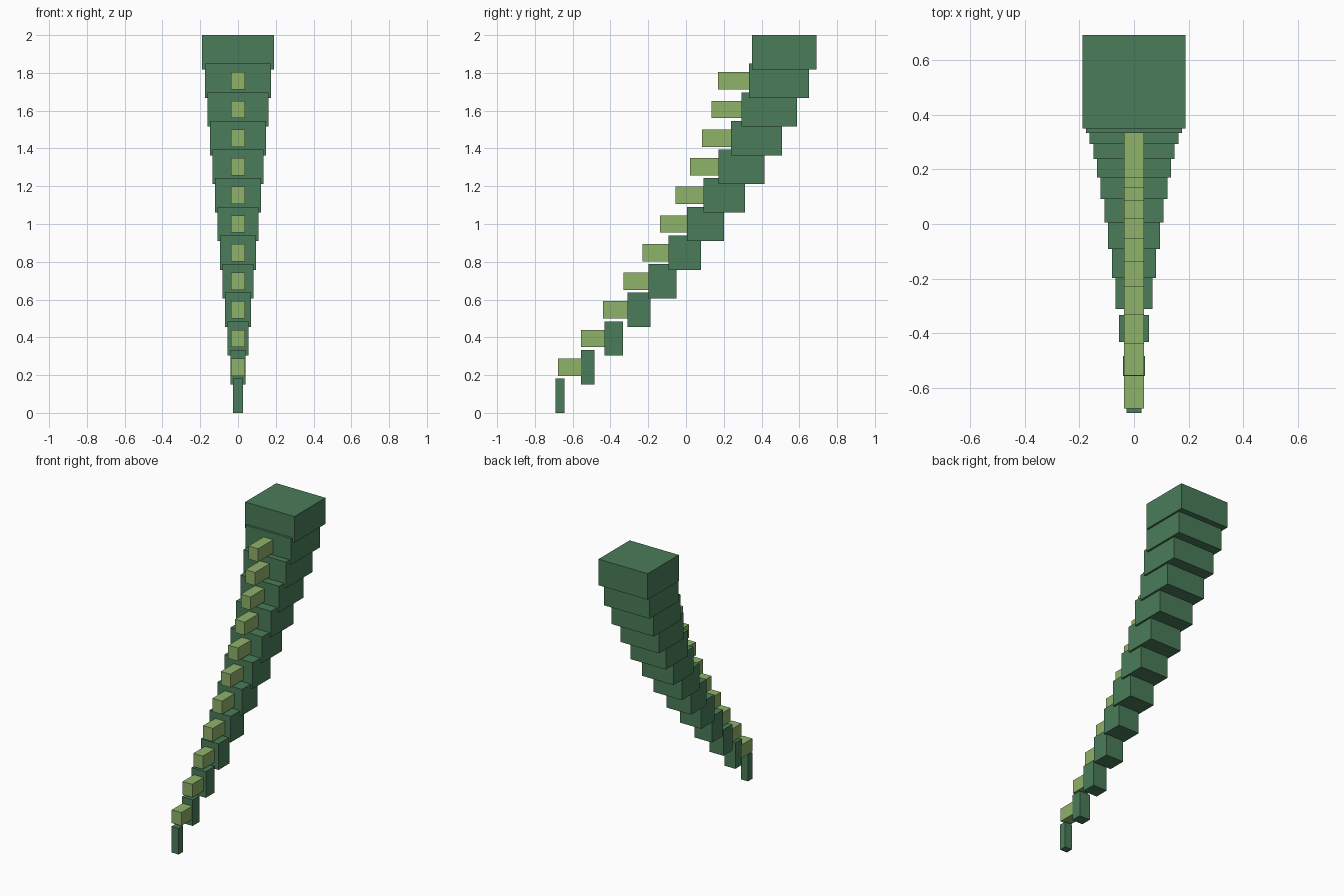
import bpy
from mathutils import Matrix, Vector
import bmesh

cube = bpy.data.objects.get("Cube")
if cube:
    bpy.data.objects.remove(cube, do_unlink=True)


def make_material(name, rgb):
    mat = bpy.data.materials.new(name)
    mat.use_nodes = True
    color = (*rgb, 1.0)
    mat.diffuse_color = color
    mat.node_tree.nodes["Principled BSDF"].inputs["Base Color"].default_value = color
    return mat


def add_box(name, low, high, mat):
    low, high = Vector(low), Vector(high)
    bm = bmesh.new()
    place = Matrix.Translation((low + high) / 2) @ Matrix.Diagonal((*(high - low), 1))
    bmesh.ops.create_cube(bm, size=1, matrix=place)
    mesh = bpy.data.meshes.new(name)
    bm.to_mesh(mesh)
    bm.free()
    mesh.materials.append(mat)
    obj = bpy.data.objects.new(name, mesh)
    bpy.context.collection.objects.link(obj)
    return obj


dark_green = make_material("dark green", (0.0685, 0.202, 0.100))
light_green = make_material("light green", (0.275, 0.445, 0.144))

# Front edge of each segment, from the thin tip up to the thick base
fronts = [-0.692, -0.557, -0.432, -0.311, -0.198, -0.092, 0.005,
          0.092, 0.171, 0.239, 0.294, 0.334, 0.35]
last = len(fronts) - 1
height = 0.182
step = (2 - height) / last

for i, front in enumerate(fronts):
    # Tail segment, growing evenly in width and depth
    half = 0.0275 + 0.0135 * i
    depth = 0.049 + 0.02442 * i
    bottom = step * i
    add_box(f"tail_segment_{i}", (-half, front, bottom),
            (half, front + depth, bottom + height), dark_green)

    # Spine block on the front of every segment between the two ends
    if 0 < i < last:
        middle = bottom + height / 2
        length = 0.115 + 0.0045 * i
        add_box(f"spine_block_{i}", (-0.037, front - length, middle - 0.046),
                (0.037, front + 0.03, middle + 0.046), light_green)
